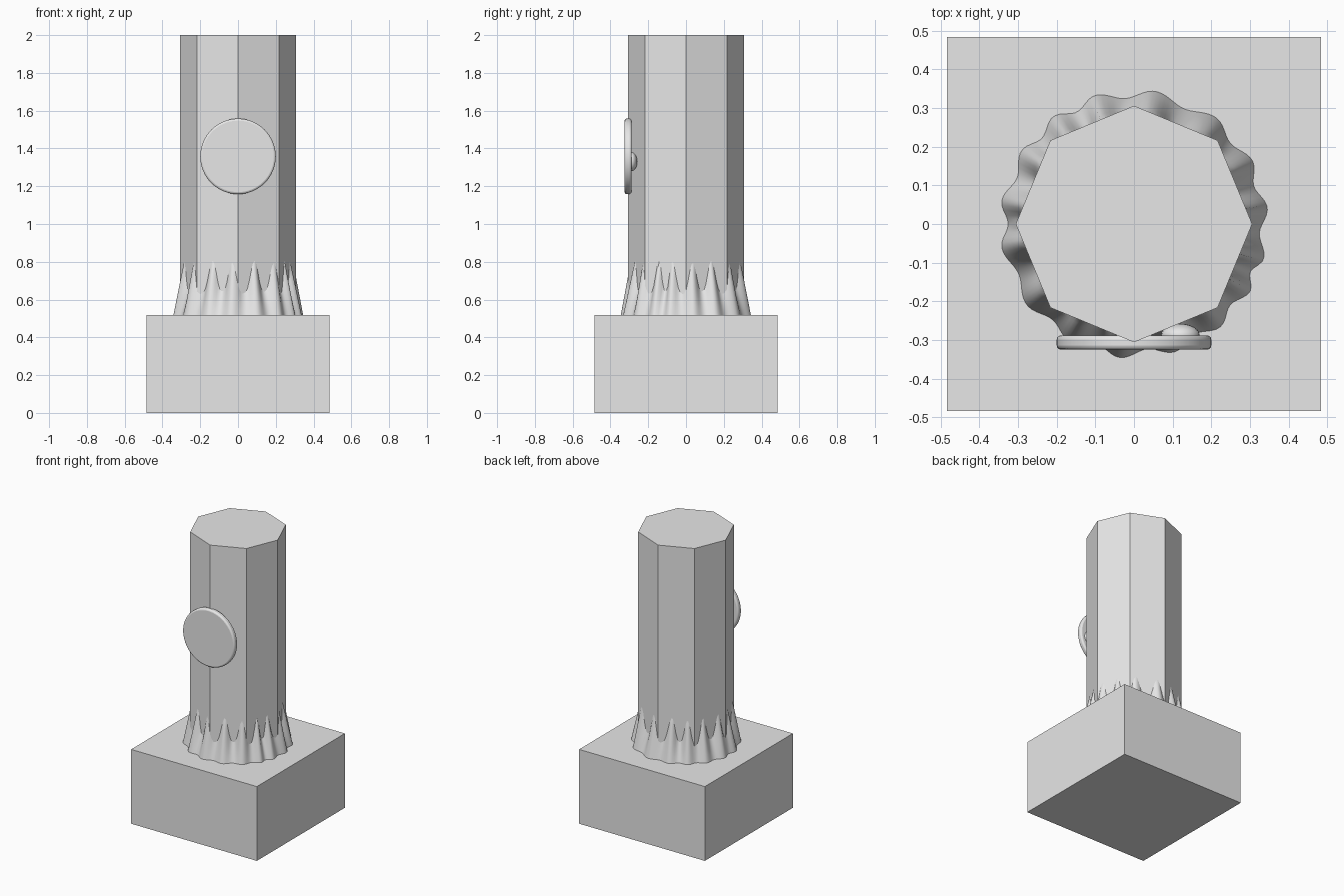
import bpy, bmesh, math

if "Cube" in bpy.data.objects:
    bpy.data.objects.remove(bpy.data.objects["Cube"])

stone = bpy.data.materials.new("pale grey stone")
stone.diffuse_color = (0.8, 0.8, 0.8, 1)
stone.use_nodes = True
stone.node_tree.nodes["Principled BSDF"].inputs["Base Color"].default_value = stone.diffuse_color


def finish(obj, name, smooth=None):
    obj.name = name
    obj.data.materials.clear()
    obj.data.materials.append(stone)
    if smooth:
        bpy.ops.object.select_all(action='DESELECT')
        obj.select_set(True)
        bpy.context.view_layer.objects.active = obj
        bpy.ops.object.shade_smooth_by_angle(angle=math.radians(smooth))
    return obj


# Square plinth
H = 0.517
bpy.ops.mesh.primitive_cube_add(size=1, location=(0, 0, H / 2))
plinth = bpy.context.object
plinth.scale = (0.968, 0.968, H)
finish(plinth, "plinth")

# Octagonal column, corners on the axes
R = 0.306
bpy.ops.mesh.primitive_cylinder_add(vertices=8, radius=R, depth=2 - H + 0.01,
                                    location=(0, 0, (2 + H - 0.01) / 2))
finish(bpy.context.object, "column")

# Irregular fluted skirt flaring from the column to the plinth
PEAKS = [7, 28, 52, 81, 107, 127, 147, 170, 190, 217, 242, 264, 288, 310, 330, 345]


def wave(deg):
    ring = [PEAKS[-1] - 360] + PEAKS + [PEAKS[0] + 360]
    for a, b in zip(ring, ring[1:]):
        if a <= deg <= b:
            return 0.5 + 0.5 * math.cos(2 * math.pi * (deg - a) / (b - a))
    return 0


def octagon(deg):
    off = math.radians(deg % 45 - 22.5)
    return R * math.cos(math.pi / 8) / math.cos(off)


bm = bmesh.new()
N, ROWS, rings = 180, 5, []
for j in range(ROWS + 1):
    t = j / ROWS
    row = []
    for i in range(N):
        d = 360 * i / N
        w = wave(d)
        top_r = octagon(d) - 0.002
        # flat faces leave more room for tall points than the corners do
        top_z = 0.65 + 0.165 * w ** 1.5 - (top_r - 0.282) * 0.8
        bottom_r = 0.326 + 0.022 * w
        r = bottom_r + (top_r - bottom_r) * t
        a = math.radians(d)
        row.append(bm.verts.new((r * math.cos(a), r * math.sin(a),
                                 H - 0.003 + (top_z - H + 0.003) * t)))
    rings.append(row)
for lo, hi in zip(rings, rings[1:]):
    for i in range(N):
        k = (i + 1) % N
        bm.faces.new((lo[i], lo[k], hi[k], hi[i]))
mesh = bpy.data.meshes.new("skirt")
bm.to_mesh(mesh)
bm.free()
skirt = bpy.data.objects.new("skirt", mesh)
bpy.context.collection.objects.link(skirt)
finish(skirt, "fluted_skirt", 60)

# Round plaque on the front corner
bpy.ops.mesh.primitive_cylinder_add(vertices=64, radius=0.2, depth=0.037,
                                    location=(0, -0.3065, 1.358),
                                    rotation=(math.pi / 2, 0, 0))
plaque = bpy.context.object
bev = plaque.modifiers.new("rounded rim", 'BEVEL')
bev.width, bev.segments = 0.011, 3
finish(plaque, "plaque", 50)

# Small lump behind the plaque
bpy.ops.mesh.primitive_uv_sphere_add(segments=24, ring_count=12, radius=1,
                                     location=(0.12, -0.288, 1.33))
lump = bpy.context.object
lump.scale = (0.05, 0.03, 0.05)
finish(lump, "plaque_lump", 60)
